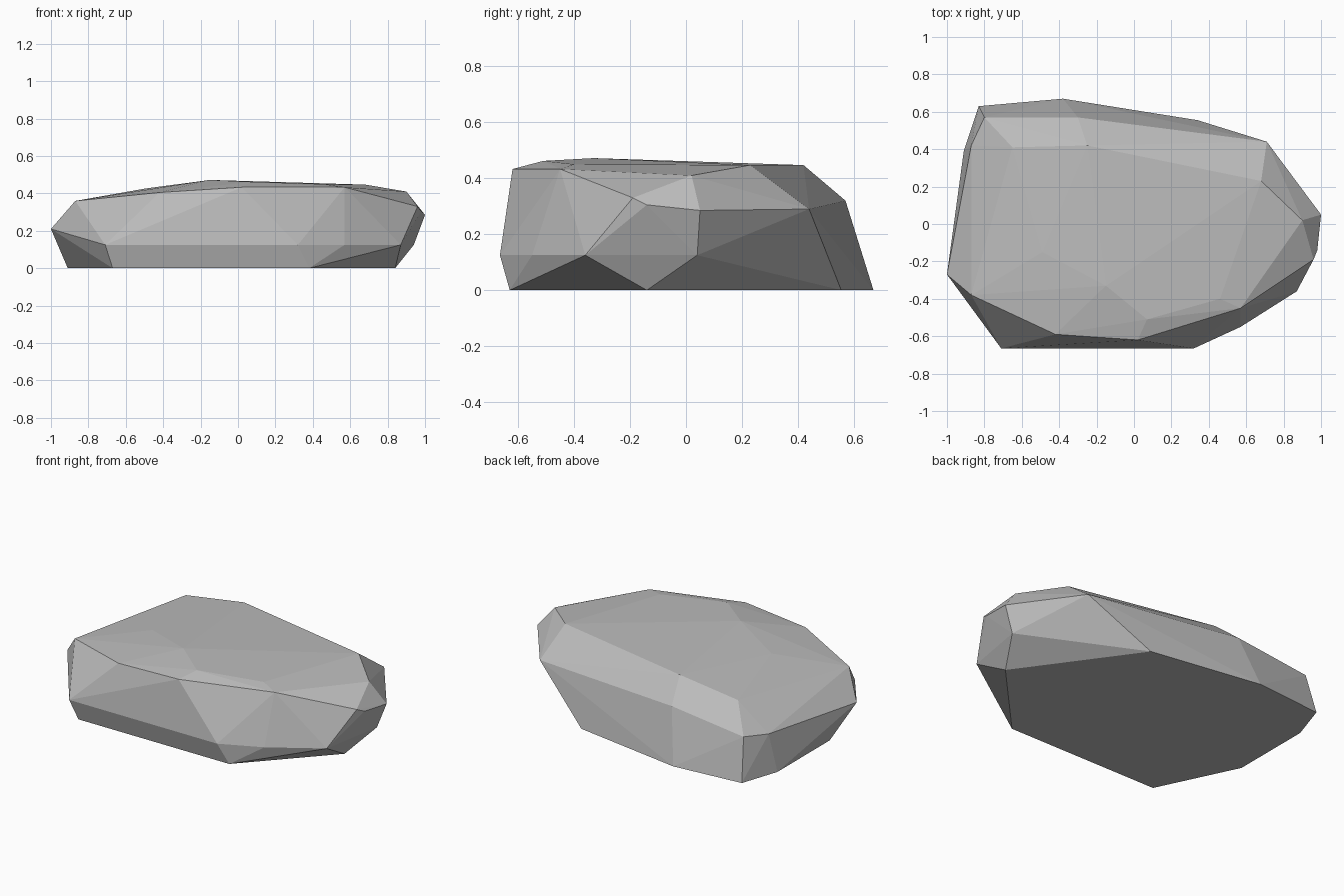
import bpy
import bmesh

# Remove only the default object
default = bpy.data.objects.get("Cube")
if default:
    bpy.data.objects.remove(default, do_unlink=True)


def make_material(name, colour):
    material = bpy.data.materials.new(name)
    material.use_nodes = True
    material.diffuse_color = colour
    material.node_tree.nodes["Principled BSDF"].inputs["Base Color"].default_value = colour
    return material


def at_height(z, outline):
    """Lift a flat outline to one height."""
    return [(x, y, z) for x, y in outline]


# Flat footprint on the ground
base = at_height(0, [(-.67, -.63), (.38, -.63), (.84, -.14), (.34, .555),
                     (-.38, .67), (-.83, .63), (-.91, .39), (-.91, -.13)])

# Low bulge along the front and the left side
skirt = at_height(.125, [(-.71, -.665), (.32, -.665), (.57, -.55),
                         (.87, -.36), (.94, .04)])

# Shoulder corners around the sides and back
shoulder = [(.98, -.14, .305), (.96, -.19, .33), (1, .05, .285), (.71, .44, .29),
            (-.3, .57, .32), (-.8, .57, .26), (-.87, .42, .24), (-1, -.27, .21)]

# Rim where the sides turn into the top
rim = [(-.87, -.38, .36), (-.42, -.59, .405), (.02, -.62, .433), (.57, -.45, .433),
       (.9, .02, .41), (.68, .23, .447), (-.25, .42, .447), (-.65, .41, .39)]

# Shallow facets of the top
crown = [(-.15, -.33, .472), (.07, -.51, .462), (.46, -.4, .45), (-.49, -.15, .427)]


def build_rock(name, rings, material):
    """Wrap flat facets round the corner rings."""
    bm = bmesh.new()
    for ring in rings:
        for corner in ring:
            bm.verts.new(corner)
    hull = bmesh.ops.convex_hull(bm, input=bm.verts[:])
    unused = {item for key in ("geom_interior", "geom_unused") for item in hull[key]
              if isinstance(item, bmesh.types.BMVert)}
    bmesh.ops.delete(bm, geom=list(unused), context="VERTS")
    # Merge coplanar triangles into larger facets
    bmesh.ops.dissolve_limit(bm, angle_limit=.02, verts=bm.verts[:], edges=bm.edges[:])
    bmesh.ops.recalc_face_normals(bm, faces=bm.faces[:])
    mesh = bpy.data.meshes.new(name)
    bm.to_mesh(mesh)
    bm.free()
    mesh.materials.append(material)
    rock = bpy.data.objects.new(name, mesh)
    bpy.context.collection.objects.link(rock)
    return rock


stone_grey = make_material("stone grey", (.5, .5, .5, 1))
build_rock("rock", [base, skirt, shoulder, rim, crown], stone_grey)
